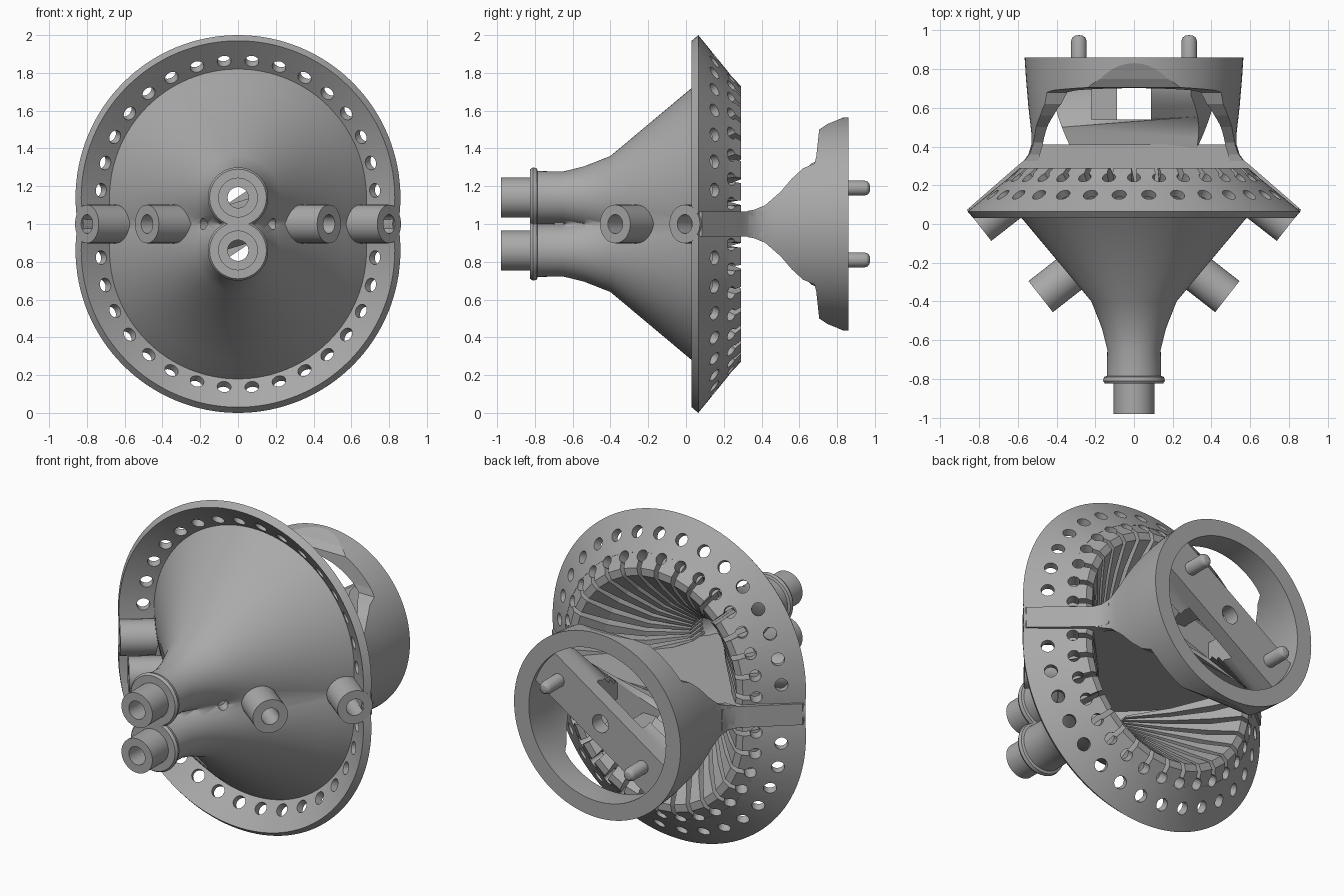
import bpy, bmesh, math
from math import sin, cos, radians, pi
from mathutils import Vector, Matrix

old = bpy.data.objects.get("Cube")
if old:
    bpy.data.objects.remove(old, do_unlink=True)

grey = bpy.data.materials.new("plain grey")
grey.use_nodes = True
tone = (0.4, 0.4, 0.4, 1)
grey.diffuse_color = tone
grey.node_tree.nodes["Principled BSDF"].inputs["Base Color"].default_value = tone

AXIS = 0.14          # height of each nozzle axis above the middle plane
PITCH = 11.6         # degrees between holes


def finish(name, bm, helper=False, smooth=True):
    bmesh.ops.recalc_face_normals(bm, faces=bm.faces)
    me = bpy.data.meshes.new(name)
    bm.to_mesh(me)
    bm.free()
    ob = bpy.data.objects.new(name, me)
    bpy.context.collection.objects.link(ob)
    ob.location.z = 1
    me.materials.append(grey)
    if helper:
        ob.hide_render = True
        ob.hide_viewport = True
        ob.display_type = 'WIRE'
    elif smooth:
        bpy.ops.object.select_all(action='DESELECT')
        ob.select_set(True)
        bpy.context.view_layer.objects.active = ob
        bpy.ops.object.shade_smooth_by_angle(angle=radians(30))
    return ob


def revolve(bm, profile, z=0, n=96):
    """Closed (radius, y) profile turned about the y direction."""
    rings = [[bm.verts.new((r * sin(2 * pi * i / n), y, z + r * cos(2 * pi * i / n)))
              for r, y in profile] for i in range(n)]
    m = len(profile)
    for i in range(n):
        a, b = rings[i], rings[(i + 1) % n]
        for j in range(m):
            k = (j + 1) % m
            bm.faces.new((a[j], a[k], b[k], b[j]))


def loft(bm, sections):
    rows = [[bm.verts.new(p) for p in s] for s in sections]
    m = len(rows[0])
    for a, b in zip(rows, rows[1:]):
        for j in range(m):
            k = (j + 1) % m
            bm.faces.new((a[j], a[k], b[k], b[j]))
    bm.faces.new(rows[0])
    bm.faces.new(rows[-1])


def rod(bm, start, end, r, n=24):
    start, end = Vector(start), Vector(end)
    d = end - start
    mat = Matrix.Translation((start + end) / 2) @ d.to_track_quat('Z', 'Y').to_matrix().to_4x4()
    bmesh.ops.create_cone(bm, cap_ends=True, segments=n, radius1=r, radius2=r,
                          depth=d.length, matrix=mat)


def box(bm, lo, hi):
    lo, hi = Vector(lo), Vector(hi)
    mat = Matrix.Translation((lo + hi) / 2) @ Matrix.Diagonal((*(hi - lo), 1))
    bmesh.ops.create_cube(bm, size=1, matrix=mat)


def boolean(ob, cutter, op='DIFFERENCE'):
    m = ob.modifiers.new("cut", 'BOOLEAN')
    m.object, m.operation, m.solver = cutter, op, 'EXACT'


def mirror(ob):
    m = ob.modifiers.new("mirror", 'MIRROR')
    m.use_axis = (False, False, True)
    m.use_bisect_axis = (False, False, True)


def polar(r, y, deg):
    a = radians(deg)
    return Vector((r * sin(a), y, AXIS + r * cos(a)))


# Cutters: rim holes, round ends of the rim slots, small side ports
holes, slots = bmesh.new(), bmesh.new()
for k in range(-9, 10):
    mid = (k + 0.5) * PITCH
    if abs(mid) < 95:
        rod(holes, polar(0.67, 0.05, mid), polar(0.82, 0.23, mid), 0.037, 20)
    rod(slots, polar(0.595, 0.18, k * PITCH), polar(0.685, 0.288, k * PITCH), 0.034, 16)
for s in (-1, 1):
    rod(holes, (s * 0.05, -0.3, 0), (s * 0.4, -0.57, 0), 0.03, 20)
hole_cutter = finish("hole_cutter", holes, helper=True)
slot_cutter = finish("slot_cutter", slots, helper=True)

# Twin nozzle body with its flared, gutter-shaped flange
bm = bmesh.new()
revolve(bm, [(0.055, -0.98), (0.105, -0.98), (0.105, -0.825), (0.15, -0.825), (0.16, -0.81),
             (0.155, -0.79), (0.14, -0.785), (0.138, -0.65), (0.165, -0.54), (0.22, -0.4),
             (0.58, 0.03), (0.68, 0.155), (0.83, 0.03), (0.86, 0.065), (0.66, 0.228),
             (0.62, 0.17), (0.12, -0.35), (0.055, -0.6)], AXIS, 128)
body = finish("nozzle_body", bm)
boolean(body, hole_cutter)
boolean(body, slot_cutter)
mirror(body)

# Twisted fins lining the hollow, one between each pair of slots:
# wall radius, wall y, inner radius, inner y, width and twist in degrees
stations = [(0.665, 0.223, 0.59, 0.29, 9, 0), (0.62, 0.16, 0.545, 0.29, 9, 0),
            (0.5, 0.02, 0.43, 0.17, 7, 4), (0.31, -0.17, 0.27, 0, 6.5, 10),
            (0.13, -0.36, 0.11, -0.2, 6, 18)]
bm = bmesh.new()
for k in range(-9, 9):
    mid = (k + 0.5) * PITCH
    loft(bm, [[polar(ro, yo, mid + t - w / 2), polar(ro, yo, mid + t + w / 2),
               polar(ri, yi, mid + t + w / 2), polar(ri, yi, mid + t - w / 2)]
              for ro, yo, ri, yi, w, t in stations])
fins = finish("inner_fins", bm, smooth=False)
boolean(fins, slot_cutter)
mirror(fins)

# Middle web between the two hollows, running out over the flange
half = [(0.848, 0.06), (0.85, 0.085), (0.605, 0.298), (0.56, 0.335), (0.535, 0.375),
        (0.53, 0.41)]
inner = [(0.1, -0.4), (0.56, 0.09), (0.68, 0.175)]
right = inner + half
outline = right + [(-x, y) for x, y in reversed(right)]
bm = bmesh.new()
loft(bm, [[(x, y, z) for x, y in outline] for z in (-0.065, 0.065)])
finish("middle_web", bm)

# Rear cup: a ring with two side arms, left by a waisted side profile
bm = bmesh.new()
side = [(0.3, 0.065), (0.36, 0.075), (0.42, 0.1), (0.5, 0.17), (0.56, 0.24), (0.62, 0.295),
        (0.68, 0.32), (0.69, 0.36), (0.705, 0.5), (0.75, 0.53), (0.8, 0.55), (0.87, 0.58)]
loop = side + [(y, -z) for y, z in reversed(side)]
loft(bm, [[(x, y, z) for y, z in loop] for x in (-0.8, 0.8)])
cup_trim = finish("cup_trim", bm, helper=True)
bm = bmesh.new()
revolve(bm, [(0.565, 0.86), (0.558, 0.75), (0.545, 0.6), (0.53, 0.47), (0.53, 0.41),
             (0.545, 0.36), (0.57, 0.325), (0.5, 0.325), (0.48, 0.41), (0.48, 0.6),
             (0.465, 0.72), (0.465, 0.86)])
cup = finish("rear_cup", bm)
boolean(cup, cup_trim, 'INTERSECT')

# Twisted crossbar inside the cup, with pockets and a centre bore
bm = bmesh.new()
bar = []
for i in range(9):
    f = i / 8
    a = radians(33.7) * min(1, 1.5 * f)
    hl, ht = 0.325 + 0.15 * f, 0.065 + 0.055 * min(1, 1.6 * f)
    bar.append([(u * cos(a) - v * sin(a), 0.39 + 0.44 * f, u * sin(a) + v * cos(a))
                for u, v in ((-hl, -ht), (hl, -ht), (hl, ht), (-hl, ht))])
loft(bm, bar)
crossbar = finish("crossbar", bm)
bm = bmesh.new()
box(bm, (-0.22, 0.54, -0.02), (0.087, 0.74, 0.5))
upper = finish("upper_pocket_cutter", bm, helper=True)
bm = bmesh.new()
box(bm, (-0.087, 0.54, -0.5), (0.22, 0.74, 0.02))
lower = finish("lower_pocket_cutter", bm, helper=True)
bm = bmesh.new()
rod(bm, (0, 0.6, 0), (0, 0.9, 0), 0.055)
bore = finish("bore_cutter", bm, helper=True)
for c in (upper, lower, bore):
    boolean(crossbar, c)

# Round-ended locating pegs
for name, s in (("left_peg", 1), ("right_peg", -1)):
    bm = bmesh.new()
    prof = [(0.04, 0.78), (0.04, 0.945), (0.034, 0.962), (0.022, 0.972), (0.004, 0.975)]
    loft(bm, [[(s * 0.285 + r * cos(pi * i / 12), y, s * 0.19 + r * sin(pi * i / 12))
               for i in range(24)] for r, y in prof])
    finish(name, bm)

# Hollow side ports, two on each side, slanting out of the cone
for side_name, s in (("left", 1), ("right", -1)):
    for place, x, y, depth in (("front", 0.482, -0.375, 0.27), ("rear", 0.8, -0.007, 0.24)):
        bm = bmesh.new()
        revolve(bm, [(0.05, 0), (0.102, 0), (0.102, depth), (0.05, depth)], 0, 40)
        bm.transform(Matrix.Translation((x * s, y, 0)) @ Matrix.Rotation(s * radians(52), 4, 'Z'))
        finish(f"{side_name}_{place}_port", bm)
